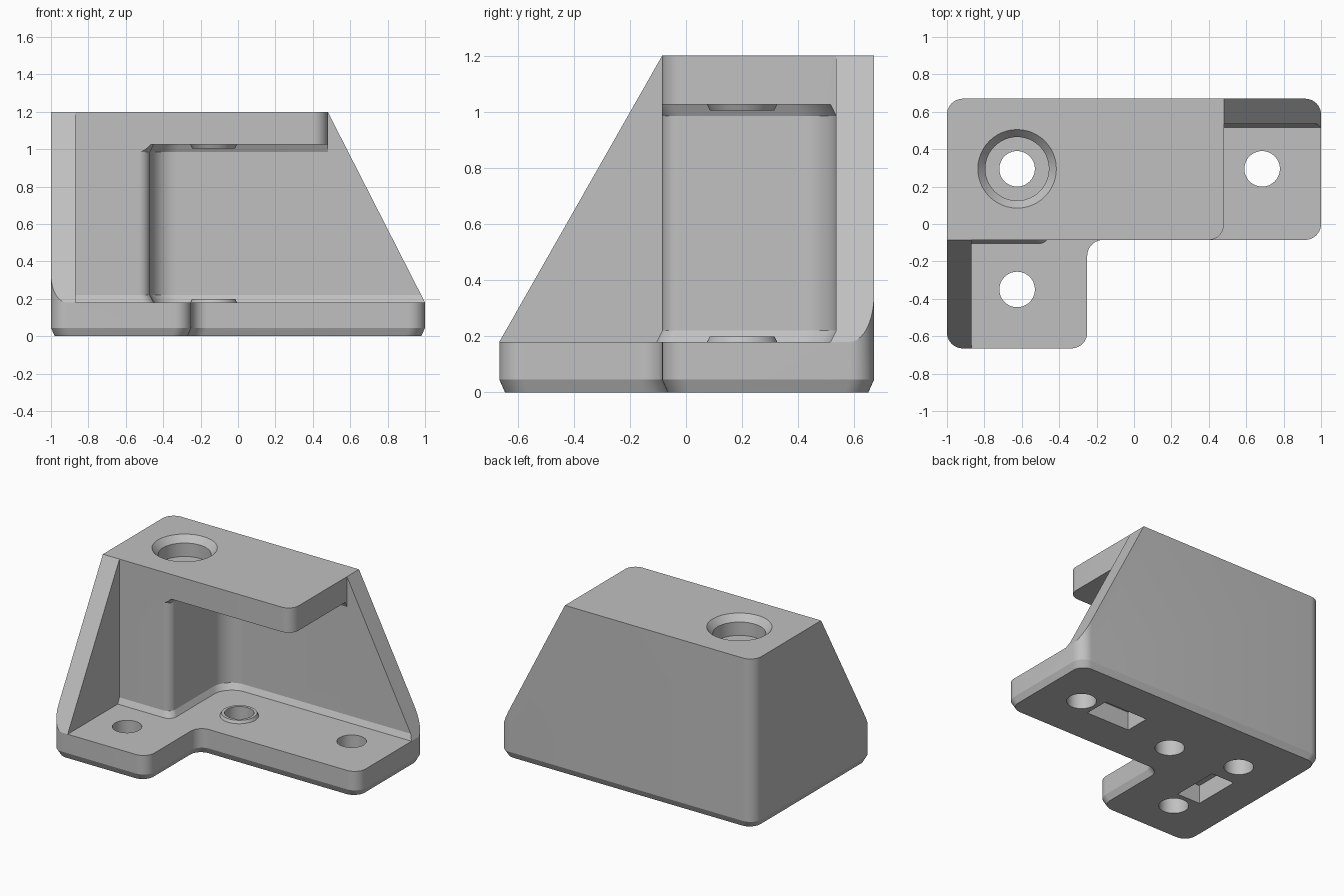
import bpy, bmesh
from math import sin, cos, pi, radians
from mathutils import Vector

cube = bpy.data.objects.get("Cube")
if cube:
    bpy.data.objects.remove(cube, do_unlink=True)

# one grey for the whole part
grey = bpy.data.materials.new("matte grey")
grey.use_nodes = True
colour = (0.53, 0.53, 0.53, 1)
grey.diffuse_color = colour
grey.node_tree.nodes["Principled BSDF"].inputs["Base Color"].default_value = colour

SEG = 10
FRONT, BACK, FLOOR, CEIL, TOP = -0.085, 0.67, 0.18, 1.025, 1.2


def outline(corners):
    """Right-angled outline from (x, y, radius) corners."""
    pts = []
    for i, (x, y, r) in enumerate(corners):
        p = Vector((x, y))
        if not r:
            pts.append(p)
            continue
        u = (Vector(corners[i - 1][:2]) - p).normalized()
        v = (Vector(corners[(i + 1) % len(corners)][:2]) - p).normalized()
        c = p + r * (u + v)
        for k in range(SEG + 1):
            t = k / SEG * pi / 2
            pts.append(c - r * (v * cos(t) + u * sin(t)))
    return pts


def loft(name, rings):
    """Closed solid through rings of 3D points."""
    bm = bmesh.new()
    loops = [[bm.verts.new(p) for p in ring] for ring in rings]
    for a, b in zip(loops, loops[1:]):
        for i in range(len(a)):
            j = (i + 1) % len(a)
            bm.faces.new((a[i], a[j], b[j], b[i]))
    bm.faces.new(loops[0][::-1])
    bm.faces.new(loops[-1])
    bmesh.ops.recalc_face_normals(bm, faces=bm.faces)
    mesh = bpy.data.meshes.new(name)
    bm.to_mesh(mesh)
    bm.free()
    mesh.materials.append(grey)
    obj = bpy.data.objects.new(name, mesh)
    bpy.context.collection.objects.link(obj)
    return obj


def stack(name, levels):
    return loft(name, [[(p[0], p[1], z) for p in pts] for z, pts in levels])


def turned(name, x, y, profile):
    """Round solid from (z, radius) steps."""
    n = 48
    return stack(name, [(z, [(x + r * cos(2 * pi * k / n), y + r * sin(2 * pi * k / n))
                             for k in range(n)]) for z, r in profile])


def box(name, x, y, w, d, z0, z1):
    pts = [(x + sx * w / 2, y + sy * d / 2)
           for sx, sy in ((-1, -1), (1, -1), (1, 1), (-1, 1))]
    return stack(name, [(z0, pts), (z1, pts)])


def combine(body, tool, operation='DIFFERENCE'):
    tool.hide_render = True
    mod = body.modifiers.new("combine", 'BOOLEAN')
    mod.operation = operation
    mod.solver = 'EXACT'
    mod.object = tool
    bpy.context.view_layer.objects.active = body
    bpy.ops.object.modifier_apply(modifier=mod.name)
    bpy.data.objects.remove(tool, do_unlink=True)


# L-shaped block with a chamfered underside
def footprint(f):
    r = 0.085
    return outline([(-1 + f, -0.665 + f, r), (-0.25 - f, -0.665 + f, r),
                    (-0.25 - f, FRONT + f, r), (1 - f, FRONT + f, r),
                    (1 - f, BACK - f, r), (-1 + f, BACK - f, r)])


body = stack("corner_bracket", [(0, footprint(0.02)), (0.045, footprint(0)),
                                (TOP, footprint(0))])


# open slot between base and top plate, flared at both ends
def slot(f):
    return outline([(-0.87, -1, 0), (2, -1, 0), (2, 0.535 - f, 0),
                    (-0.47 + f, 0.535 - f, 0.14), (-0.47 + f, FRONT - f, 0.06),
                    (-0.87, FRONT - f, 0)])


combine(body, stack("slot_cutter", [(FLOOR, slot(0.02)), (FLOOR + 0.04, slot(0)),
                                    (CEIL - 0.04, slot(0)), (CEIL, slot(0.02))]))

# clear everything outside the top plate
plate = outline([(-0.87, -1, 0), (2, -1, 0), (2, 0.535, 0), (0.48, 0.535, 0),
                 (0.48, FRONT, 0.08), (-0.87, FRONT, 0)])
combine(body, stack("plate_cutter", [(0.4, plate), (1.5, plate)]))

# sloping ends of the back wall and side wall
side = [(0.38, 1.396), (1.1, -0.016), (1.6, -0.016), (1.6, 1.396)]
combine(body, loft("back_wall_slope", [[(x, y, z) for x, z in side] for y in (-1, 1)]))
front = [(0.029, 1.4), (-0.779, -0.02), (-1.3, -0.02), (-1.3, 1.4)]
combine(body, loft("side_wall_slope", [[(x, y, z) for y, z in front] for x in (-1.5, 1.5)]))

# bearing bosses facing each other in the slot
BX, BY = -0.13, 0.2
combine(body, turned("lower_boss", BX, BY, [(0.15, 0.125), (FLOOR, 0.125),
                                            (FLOOR + 0.02, 0.115)]), 'UNION')
combine(body, turned("upper_boss", BX, BY, [(CEIL - 0.02, 0.115), (CEIL, 0.125),
                                            (CEIL + 0.03, 0.125)]), 'UNION')
combine(body, turned("axle_hole", BX, BY, [(-0.2, 0.095), (1.1, 0.095)]))

# screw holes, the corner one countersunk at the top
for x, y in ((-0.625, -0.35), (0.685, 0.295)):
    combine(body, turned("screw_hole", x, y, [(-0.2, 0.095), (0.35, 0.095)]))
combine(body, turned("corner_hole", -0.625, 0.295, [
    (-0.2, 0.095), (TOP - 0.14, 0.095), (TOP - 0.14, 0.17), (TOP - 0.045, 0.17),
    (TOP, 0.21), (TOP + 0.1, 0.21)]))

# rectangular pockets underneath
combine(body, box("right_pocket", 0.39, 0.295, 0.34, 0.18, -0.2, 0.13))
combine(body, box("left_pocket", -0.64, -0.05, 0.18, 0.34, -0.2, 0.13))

bpy.ops.object.select_all(action='DESELECT')
body.select_set(True)
bpy.context.view_layer.objects.active = body
bpy.ops.object.shade_smooth_by_angle(angle=radians(20))
